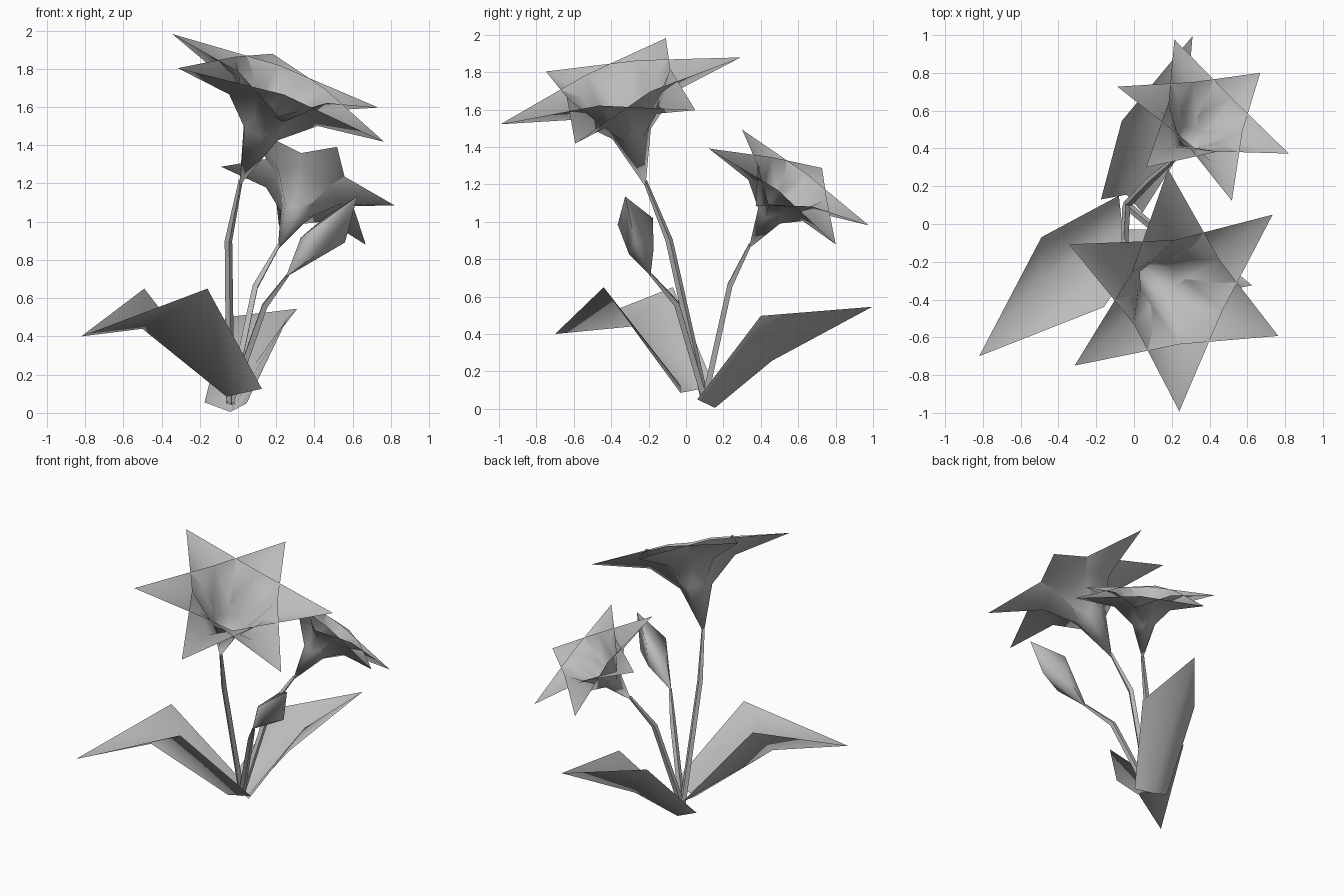
import bpy
import bmesh
from math import pi, sin, cos
from mathutils import Vector, Matrix

cube = bpy.data.objects.get("Cube")
if cube:
    bpy.data.objects.remove(cube, do_unlink=True)

grey = bpy.data.materials.new("plain_grey")
grey.use_nodes = True
grey.diffuse_color = (0.5, 0.5, 0.5, 1)
grey.node_tree.nodes["Principled BSDF"].inputs["Base Color"].default_value = (0.5, 0.5, 0.5, 1)


def add_object(name, verts, faces, solid=True):
    """Smooth mesh; solids get outward normals and crisp edges, sheets stay soft."""
    mesh = bpy.data.meshes.new(name)
    mesh.from_pydata([tuple(v) for v in verts], [], faces)
    if solid:
        bm = bmesh.new()
        bm.from_mesh(mesh)
        bmesh.ops.recalc_face_normals(bm, faces=bm.faces)
        bm.to_mesh(mesh)
        bm.free()
    mesh.shade_smooth()
    if solid:
        mesh.set_sharp_from_angle(angle=1.0)
    mesh.materials.append(grey)
    obj = bpy.data.objects.new(name, mesh)
    bpy.context.collection.objects.link(obj)


def polar_frame(centre, normal, pointer, size):
    """Return a function placing (radius, sixth of a turn, height) around an axis."""
    n = Vector(normal).normalized()
    u = Vector(pointer)
    u = (u - n * u.dot(n)).normalized()
    place = Matrix((u, n.cross(u), n)).transposed()

    def polar(radius, step, height):
        a = step * pi / 3
        return Vector(centre) + size * (place @ Vector((radius * cos(a), radius * sin(a), height)))
    return polar


def tube(name, stations, sides=4):
    """Loft polygon rings through (centre, radius) stations."""
    centres = [Vector(c) for c, r in stations]
    turn = (centres[-1] - centres[0]).to_track_quat('Z', 'Y')
    verts, faces = [], []
    for centre, (_, radius) in zip(centres, stations):
        for i in range(sides):
            a = 2 * pi * i / sides
            verts.append(centre + turn @ Vector((radius * cos(a), radius * sin(a), 0)))
    for k in range(len(stations) - 1):
        for i in range(sides):
            j = (i + 1) % sides
            faces.append((k * sides + i, k * sides + j,
                          (k + 1) * sides + j, (k + 1) * sides + i))
    faces += [tuple(range(sides)), tuple(range(len(verts) - sides, len(verts)))]
    add_object(name, verts, faces)


def flower(name, centre, normal, pointer, size):
    """Two interlocked whorls of three keeled petals on one trumpet."""
    polar = polar_frame(centre, normal, pointer, size)
    verts, faces = [polar(0, 0, -0.85)], []
    for i in range(6):
        verts += [polar(1, i, 0), polar(0.43, i, 0.07),
                  polar(0.43, i, -0.13), polar(0.16, i, -0.38)]
    for i in range(6):
        tip, _, keel, neck = range(1 + 4 * i, 5 + 4 * i)
        _, left, _, left_neck = range(1 + 4 * ((i + 1) % 6), 5 + 4 * ((i + 1) % 6))
        _, right, _, right_neck = range(1 + 4 * ((i - 1) % 6), 5 + 4 * ((i - 1) % 6))
        faces += [(keel, tip, left), (keel, right, tip),
                  (neck, keel, left, left_neck), (neck, right_neck, right, keel),
                  (0, neck, left_neck)]
    add_object(name, verts, faces, solid=False)


def bud(name, base, tip, pointer):
    """Closed bud with a zigzag waist of three corners and three keels."""
    axis = Vector(tip) - Vector(base)
    polar = polar_frame(base, axis, pointer, 1)
    verts, faces = [base, tip], []
    for i in range(6):
        radius, along = ((0.112, 0.6), (0.078, 0.365))[i % 2]
        verts.append(polar(radius, i, along * axis.length))
        j = (i + 1) % 6
        faces += [(0, 2 + j, 2 + i), (1, 2 + i, 2 + j)]
    add_object(name, verts, faces)


def leaf(name, base, middle, tip):
    """Folded blade: base and middle run left edge, midrib, right edge."""
    faces = [(0, 1, 4, 3), (1, 2, 5, 4), (3, 4, 6), (4, 5, 6)]
    add_object(name, base + middle + [tip], faces, solid=False)


# Blossoms
flower("large_blossom", (0.21, -0.35, 1.70), (0.395, -0.26, 1), (0.03, -0.635, -0.175), 0.667)
flower("small_blossom", (0.366, 0.55, 1.186), (0.477, 0.65, 1), (0.449, -0.175, -0.10), 0.498)

# Stems
root = (-0.04, 0.1, 0.05)
tube("large_blossom_stem", [(root, 0.022), ((-0.05, -0.09, 0.9), 0.02), ((0.015, -0.22, 1.22), 0.011)])
tube("small_blossom_stem", [(root, 0.022), ((0.09, 0.235, 0.66), 0.02), ((0.215, 0.343, 0.88), 0.011)])
tube("bud_stem", [(root, 0.022), ((0.14, -0.05, 0.56), 0.02), ((0.26, -0.19, 0.72), 0.01)])

# Closed bud
bud("bud", (0.25, -0.19, 0.71), (0.625, -0.325, 1.135), (0.75, 0, -0.66))

# Leaves
leaf("front_leaf",
     [(-0.08, 0.15, 0.12), (-0.06, -0.03, 0.085), (0.125, -0.03, 0.126)],
     [(-0.49, -0.07, 0.65), (-0.50, -0.29, 0.44), (-0.16, -0.44, 0.65)],
     (-0.82, -0.70, 0.40))
leaf("back_leaf",
     [(-0.175, 0.13, 0.055), (-0.04, 0.155, 0.005), (0.045, 0.06, 0.05)],
     [(-0.065, 0.545, 0.50), (0.09, 0.46, 0.257), (0.26, 0.40, 0.497)],
     (0.31, 0.995, 0.545))
